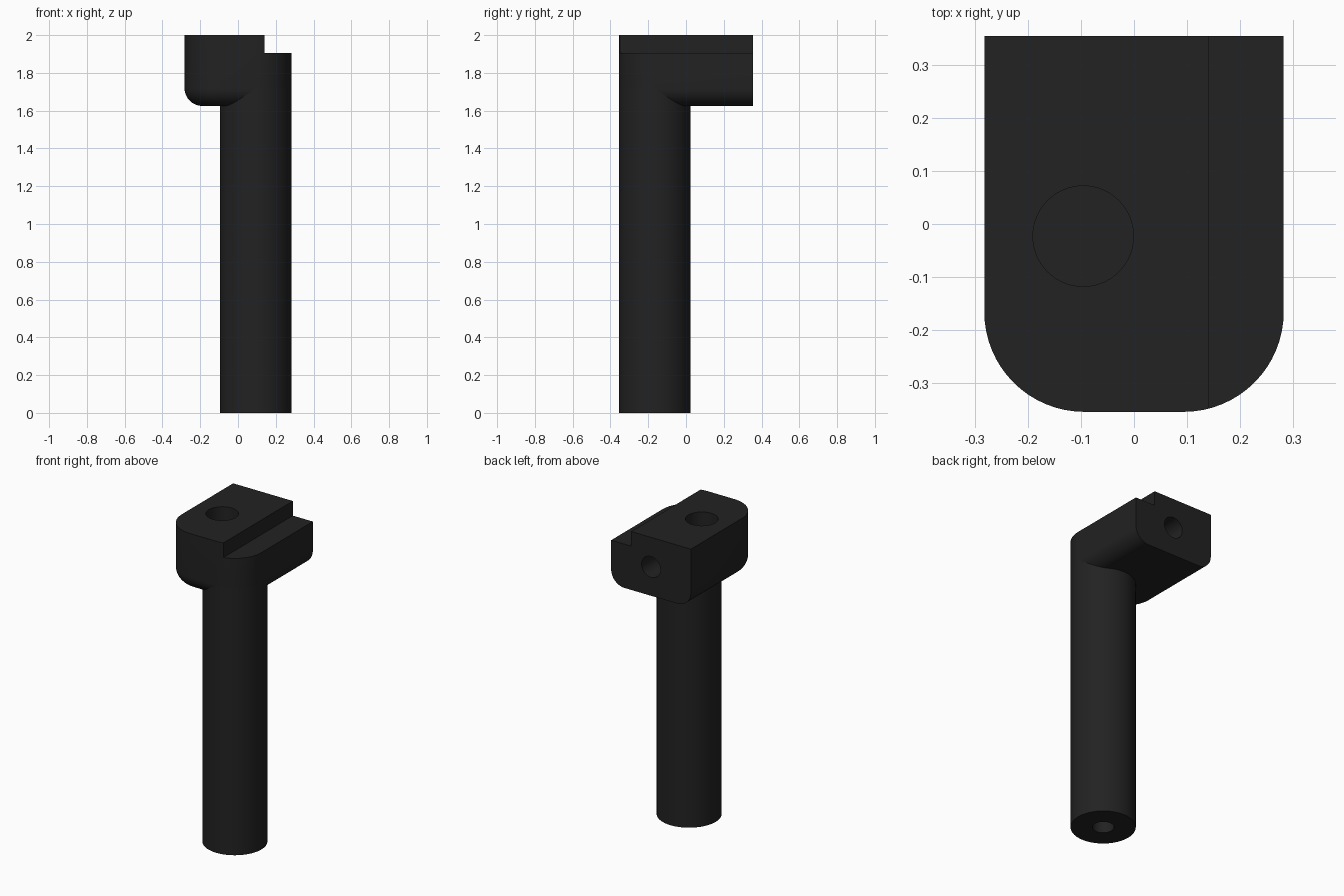
import bpy, bmesh, math
from mathutils import Matrix

if "Cube" in bpy.data.objects:
    bpy.data.objects.remove(bpy.data.objects["Cube"])

W, D = 0.283, 0.355           # half width and half depth of the head
R = 0.189                     # post radius, also the head's front corner radius
FIL = 0.094                   # rounding of the head's lower edge
Z0, Z1 = 1.625, 2.0           # head bottom and top
PX, PY = W - R, R - D         # post axis

black = bpy.data.materials.new("matte_black")
black.diffuse_color = (0.016, 0.016, 0.016, 1)
black.use_nodes = True
black.node_tree.nodes["Principled BSDF"].inputs["Base Color"].default_value = black.diffuse_color


def finish(bm, name):
    bmesh.ops.recalc_face_normals(bm, faces=bm.faces[:])
    me = bpy.data.meshes.new(name)
    bm.to_mesh(me)
    bm.free()
    me.materials.append(black)
    ob = bpy.data.objects.new(name, me)
    bpy.context.collection.objects.link(ob)
    return ob


def cylinder(name, center, radius, length, axis='Z', segs=64):
    bm = bmesh.new()
    m = Matrix.Translation(center)
    if axis == 'Y':
        m = m @ Matrix.Rotation(math.pi / 2, 4, 'X')
    bmesh.ops.create_cone(bm, cap_ends=True, segments=segs, radius1=radius,
                          radius2=radius, depth=length, matrix=m)
    return finish(bm, name)


def box(name, lo, hi):
    bm = bmesh.new()
    size = [h - l for l, h in zip(lo, hi)]
    mid = [(h + l) / 2 for l, h in zip(lo, hi)]
    bmesh.ops.create_cube(bm, size=1, matrix=Matrix.Translation(mid) @ Matrix.Diagonal((*size, 1)))
    return finish(bm, name)


def activate(ob):
    bpy.ops.object.select_all(action='DESELECT')
    ob.select_set(True)
    bpy.context.view_layer.objects.active = ob


def cut(ob, cutter):
    activate(ob)
    mod = ob.modifiers.new("cut", 'BOOLEAN')
    mod.operation, mod.solver, mod.object = 'DIFFERENCE', 'EXACT', cutter
    bpy.ops.object.modifier_apply(modifier=mod.name)
    bpy.data.objects.remove(cutter, do_unlink=True)


def outline(inset, n=16):
    """Head outline: square at the back, rounded at the front corners."""
    pts = [(W - inset, D), (-(W - inset), D)]
    for sx, start in ((-1, math.pi), (1, 1.5 * math.pi)):
        for i in range(n + 1):
            a = start + i * math.pi / 2 / n
            pts.append((sx * PX + (R - inset) * math.cos(a), PY + (R - inset) * math.sin(a)))
    return pts


# Head: stacked outlines with a rounded lower edge on the front and sides
bm = bmesh.new()
levels = [(FIL * (1 - math.sin(a)), Z0 + FIL * (1 - math.cos(a)))
          for a in (i * math.pi / 24 for i in range(13))] + [(0, Z1)]
rings = [[bm.verts.new((x, y, z)) for x, y in outline(inset)] for inset, z in levels]
for a, b in zip(rings, rings[1:]):
    for i in range(len(a)):
        j = (i + 1) % len(a)
        bm.faces.new((a[i], a[j], b[j], b[i]))
bm.faces.new(rings[0][::-1])
bm.faces.new(rings[-1])
head = finish(bm, "clamp_head")

# Step along the right side, top bore and rear bore
cut(head, box("step_cutter", (0.141, -1, 1.906), (1, 1, 2.5)))
cut(head, cylinder("top_bore_cutter", (-0.096, -0.023, 2.0), 0.095, 0.4))
cut(head, cylinder("rear_bore_cutter", (0, D, 1.81), 0.067, 0.5, 'Y'))

# Post with a bore in its lower end
top = Z0 + FIL
post = cylinder("post", (PX, PY, top / 2), R, top)
cut(post, cylinder("post_bore_cutter", (PX, PY, 0), 0.063, 0.8))

for ob in (head, post):
    activate(ob)
    bpy.ops.object.shade_smooth_by_angle(angle=math.radians(30))
